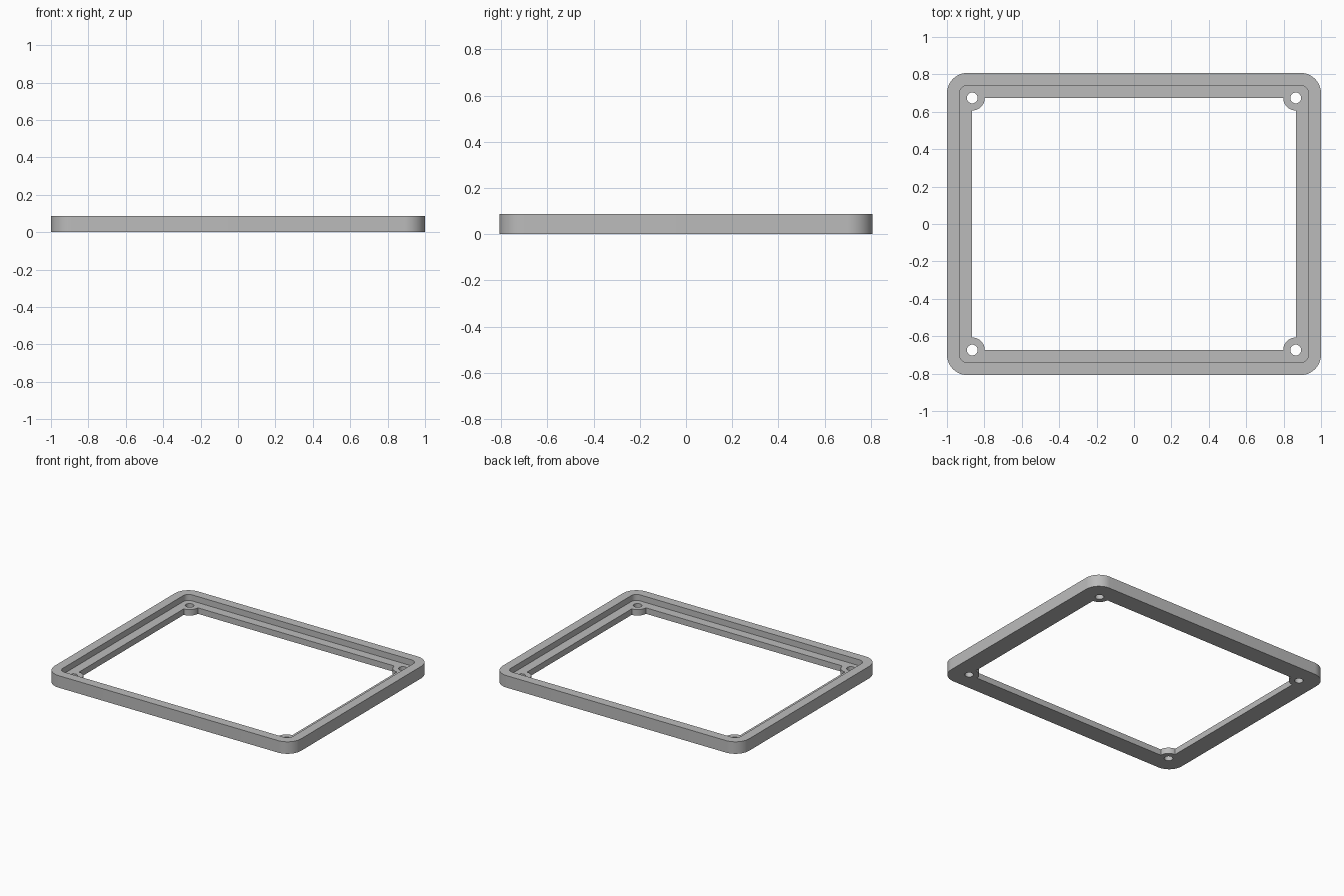
import bpy
import bmesh
from math import cos, sin, radians

cube = bpy.data.objects.get("Cube")
if cube:
    bpy.data.objects.remove(cube, do_unlink=True)

HALF_X, HALF_Y = 1.0, 0.808      # outer half size
HEIGHT, LEDGE = 0.088, 0.044     # rim top and ledge top
WALL, CORNER = 0.067, 0.11       # rim thickness and outer corner radius
HOLE_X, HOLE_Y = 0.865, 0.674    # screw centres, also the opening's half size
BOSS_R, HOLE_R = 0.067, 0.029
QUADRANTS = [(1, 1), (-1, 1), (-1, -1), (1, -1)]


def arc(cx, cy, r, start, sweep, steps=12):
    """Points along an arc, angles in degrees."""
    angles = [radians(start + sweep * i / steps) for i in range(steps + 1)]
    return [(cx + r * cos(a), cy + r * sin(a)) for a in angles]


def corner_loop(cx, cy, r, start, sweep):
    """Closed outline with one arc at each of the four corners."""
    points = []
    for i, (sx, sy) in enumerate(QUADRANTS):
        points += arc(sx * cx, sy * cy, r, start + 90 * i, sweep)
    return points


bm = bmesh.new()


def wall(points, z0, z1):
    """Upright wall along an outline; returns its lower and upper edges."""
    rings = []
    for z in (z0, z1):
        verts = [bm.verts.new((x, y, z)) for x, y in points]
        rings.append([bm.edges.new((v, verts[(i + 1) % len(verts)]))
                      for i, v in enumerate(verts)])
    bmesh.ops.bridge_loops(bm, edges=rings[0] + rings[1])
    return rings


# Upright walls: outside, recess, opening with corner bosses, screw holes
inner_x, inner_y = HALF_X - CORNER, HALF_Y - CORNER
outer_low, outer_top = wall(corner_loop(inner_x, inner_y, CORNER, 0, 90), 0, HEIGHT)
recess_low, recess_top = wall(corner_loop(inner_x, inner_y, CORNER - WALL, 0, 90), LEDGE, HEIGHT)
open_low, open_top = wall(corner_loop(HOLE_X, HOLE_Y, BOSS_R, 270, -90), 0, LEDGE)
holes_low, holes_top = [], []
for sx, sy in QUADRANTS:
    low, top = wall(arc(sx * HOLE_X, sy * HOLE_Y, HOLE_R, 0, 360, 32)[:-1], 0, LEDGE)
    holes_low += low
    holes_top += top

# Flat faces: rim top, ledge, underside
for edges in (outer_top + recess_top,
              recess_low + open_top + holes_top,
              outer_low + open_low + holes_low):
    bmesh.ops.triangle_fill(bm, edges=edges, use_beauty=True)
bmesh.ops.recalc_face_normals(bm, faces=bm.faces[:])

mesh = bpy.data.meshes.new("bezel_frame")
bm.to_mesh(mesh)
bm.free()
frame = bpy.data.objects.new("bezel_frame", mesh)
bpy.context.collection.objects.link(frame)

# Plain grey
grey = bpy.data.materials.new("plain_grey")
grey.use_nodes = True
colour = (0.5, 0.5, 0.5, 1)
grey.diffuse_color = colour
grey.node_tree.nodes["Principled BSDF"].inputs["Base Color"].default_value = colour
mesh.materials.append(grey)

# Smooth arcs, sharp edges
bpy.ops.object.select_all(action="DESELECT")
frame.select_set(True)
bpy.context.view_layer.objects.active = frame
bpy.ops.object.shade_smooth_by_angle(angle=radians(30))
